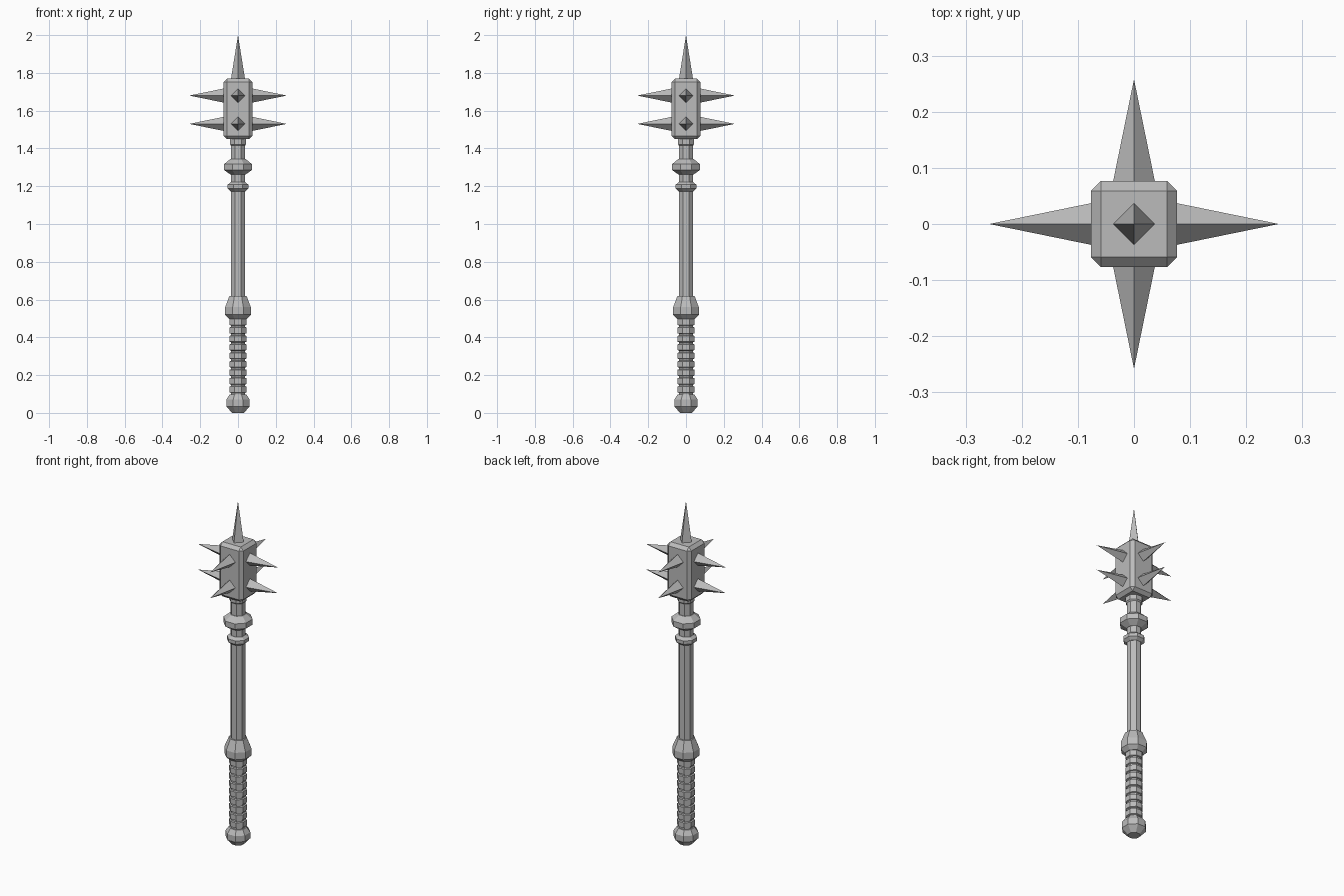
import bpy, bmesh, math
from mathutils import Matrix, Vector

cube = bpy.data.objects.get("Cube")
if cube:
    bpy.data.objects.remove(cube, do_unlink=True)

steel = bpy.data.materials.new("grey_steel")
steel.use_nodes = True
GREY = (0.5, 0.5, 0.5, 1)
steel.diffuse_color = GREY
steel.node_tree.nodes["Principled BSDF"].inputs["Base Color"].default_value = GREY


def finish(name, bm):
    bmesh.ops.recalc_face_normals(bm, faces=bm.faces)
    mesh = bpy.data.meshes.new(name)
    bm.to_mesh(mesh)
    bm.free()
    mesh.materials.append(steel)
    obj = bpy.data.objects.new(name, mesh)
    bpy.context.collection.objects.link(obj)
    return obj


def turned(name, profile, sides=8):
    """Stack octagonal rings; each profile point is (half width across flats, z)."""
    bm = bmesh.new()
    rings = []
    for half, z in profile:
        r = half / math.cos(math.pi / sides)
        angles = [(i + 0.5) * math.tau / sides for i in range(sides)]
        rings.append([bm.verts.new((r * math.cos(a), r * math.sin(a), z)) for a in angles])
    for low, high in zip(rings, rings[1:]):
        for i in range(sides):
            j = (i + 1) % sides
            bm.faces.new((low[i], low[j], high[j], high[i]))
    bm.faces.new(rings[0])
    bm.faces.new(rings[-1])
    return finish(name, bm)


def spike(name, base, direction, length, radius=0.037):
    """Four-sided spike, edges lined up with the axes."""
    bm = bmesh.new()
    bmesh.ops.create_cone(bm, cap_ends=True, segments=4, radius1=radius, radius2=0,
                          depth=length, matrix=Matrix.Translation((0, 0, length / 2)))
    bmesh.ops.remove_doubles(bm, verts=bm.verts, dist=0.0001)
    turn = Vector((0, 0, 1)).rotation_difference(Vector(direction)).to_matrix().to_4x4()
    bm.transform(Matrix.Translation(base) @ turn)
    return finish(name, bm)


# Handle: pommel, ribbed grip, shaft and collars
turned("pommel", [(0.032, 0), (0.062, 0.035), (0.062, 0.07), (0.044, 0.097)])

RIBS, GRIP_LOW, GRIP_HIGH = 9, 0.097, 0.5
pitch = (GRIP_HIGH - GRIP_LOW) / RIBS
grip = []
for i in range(RIBS):
    z = GRIP_LOW + i * pitch
    grip += [(0.037, z), (0.037, z + 0.008), (0.044, z + 0.011), (0.044, z + pitch - 0.003)]
turned("grip", grip + [(0.037, GRIP_HIGH)])

turned("grip_collar", [(0.046, 0.498), (0.068, 0.52), (0.068, 0.56), (0.045, 0.62)])
turned("shaft", [(0.037, 0.6), (0.037, 1.46)])
turned("lower_collar", [(0.038, 1.173), (0.055, 1.188), (0.055, 1.208), (0.038, 1.222)])
turned("upper_collar", [(0.04, 1.262), (0.073, 1.285), (0.073, 1.317), (0.04, 1.345)])
turned("neck_ring", [(0.037, 1.415), (0.043, 1.422), (0.043, 1.455)])

# Chamfered block head
HALF, LOW, HIGH = 0.077, 1.449, 1.769
bm = bmesh.new()
bmesh.ops.create_cube(bm, size=1)
bm.transform(Matrix.Translation((0, 0, (LOW + HIGH) / 2))
             @ Matrix.Diagonal((2 * HALF, 2 * HALF, HIGH - LOW, 1)))
bmesh.ops.bevel(bm, geom=bm.edges[:], offset=0.018, segments=1, affect='EDGES', profile=0.5)
finish("head", bm)

# Spikes on top and in two rows around the head
spike("top_spike", (0, 0, HIGH), (0, 0, 1), 2 - HIGH)
for side, d in {"left": (1, 0), "right": (-1, 0), "front": (0, -1), "back": (0, 1)}.items():
    for row, z in (("lower", 1.53), ("upper", 1.68)):
        spike(f"{row}_{side}_spike", (d[0] * HALF, d[1] * HALF, z), (*d, 0), 0.258 - HALF)
